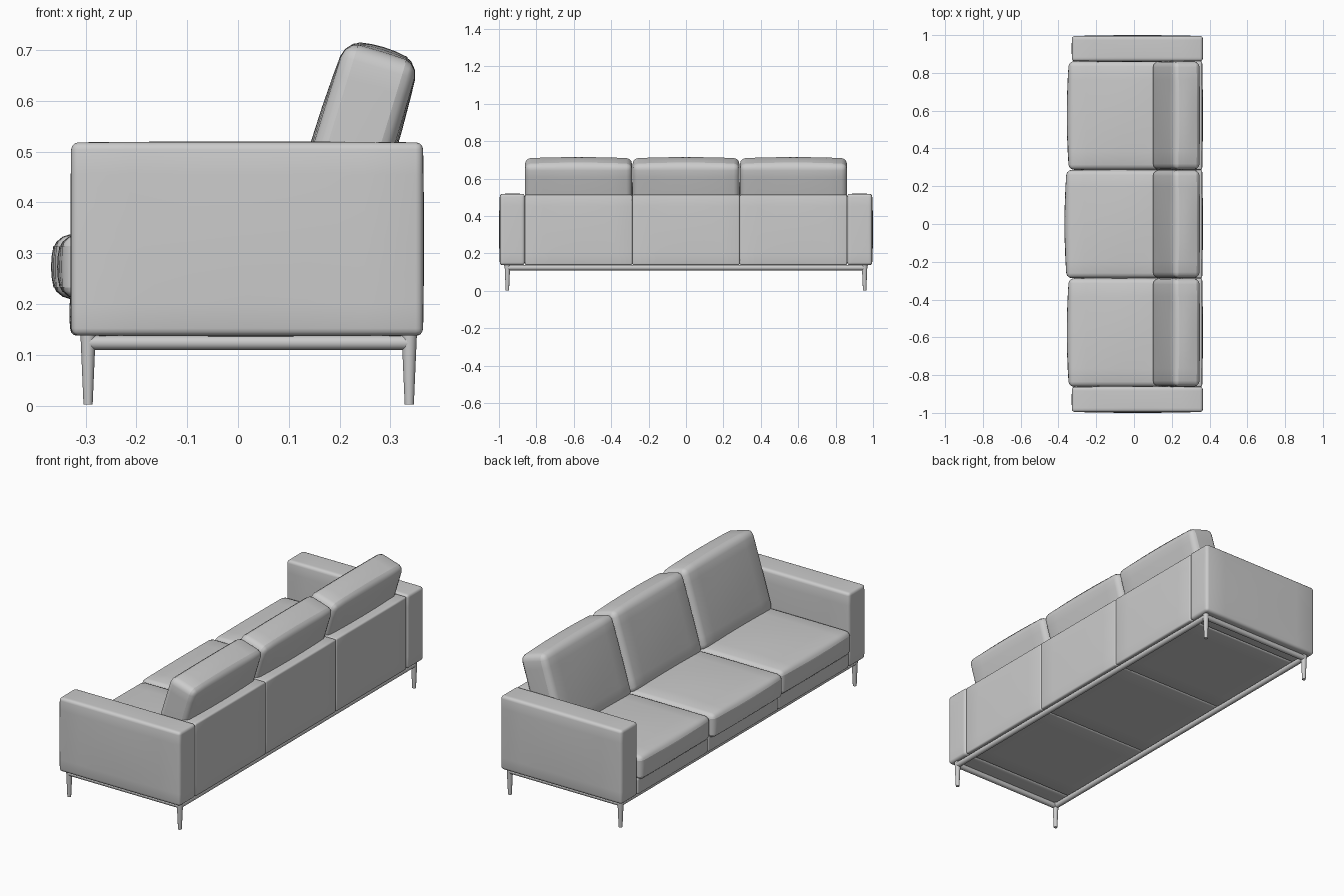
import bpy, bmesh, math
from mathutils import Matrix, Vector

cube = bpy.data.objects.get("Cube")
if cube:
    bpy.data.objects.remove(cube)


def material(name, rgb):
    m = bpy.data.materials.new(name)
    m.use_nodes = True
    m.diffuse_color = (*rgb, 1)
    m.node_tree.nodes["Principled BSDF"].inputs["Base Color"].default_value = (*rgb, 1)
    return m


grey = material("soft grey", (0.6, 0.6, 0.6))


def finish(bm, name):
    bmesh.ops.recalc_face_normals(bm, faces=bm.faces)
    mesh = bpy.data.meshes.new(name)
    bm.to_mesh(mesh)
    bm.free()
    mesh.materials.append(grey)
    ob = bpy.data.objects.new(name, mesh)
    bpy.context.collection.objects.link(ob)
    bpy.ops.object.select_all(action="DESELECT")
    ob.select_set(True)
    bpy.context.view_layer.objects.active = ob
    bpy.ops.object.shade_smooth_by_angle(angle=math.radians(40))
    return ob


def padded_block(name, lo, hi, radius, bulge=(0, 0, 0), tilt=0):
    """Rounded block between two corners whose faces swell by bulge; tilt turns it about y."""
    lo, hi = Vector(lo), Vector(hi)
    half, centre = (hi - lo) / 2, (lo + hi) / 2
    bm = bmesh.new()
    bmesh.ops.create_cube(bm, size=2)
    bmesh.ops.scale(bm, vec=half, verts=bm.verts)
    bmesh.ops.subdivide_edges(bm, edges=bm.edges[:], cuts=5, use_grid_fill=True)
    rim = [e for e in bm.edges if e.calc_face_angle(0) > 1]
    bmesh.ops.bevel(bm, geom=rim, offset=radius, segments=3, profile=0.5, affect="EDGES")
    for v in bm.verts:
        u = [v.co[i] / half[i] for i in range(3)]
        for i in range(3):
            j, k = (i + 1) % 3, (i + 2) % 3
            v.co[i] += bulge[i] * u[i] * max(0, 1 - u[j] ** 2) * max(0, 1 - u[k] ** 2)
    bm.transform(Matrix.Translation(centre) @ Matrix.Rotation(tilt, 4, "Y"))
    return finish(bm, name)


def rod(name, start, end, r1, r2):
    start, end = Vector(start), Vector(end)
    axis = end - start
    bm = bmesh.new()
    bmesh.ops.create_cone(bm, cap_ends=True, segments=20, radius1=r1, radius2=r2, depth=axis.length)
    turn = axis.to_track_quat("Z", "Y").to_matrix().to_4x4()
    bm.transform(Matrix.Translation((start + end) / 2) @ turn)
    return finish(bm, name)


FRONT, BACK, ARM, SEAM = -0.328, 0.364, 0.862, 0.287

# Arms, mirrored across the middle
for side, y0, y1 in (("right", -0.995, -ARM), ("left", ARM, 0.995)):
    padded_block(side + "_arm", (FRONT, y0, 0.138), (BACK, y1, 0.518), 0.014, (0.002, 0.005, 0.002))

# Three bays: base, back panel, seat cushion, back cushion
for name, y0, y1, nose in (("right", -ARM, -SEAM, 0), ("middle", -SEAM, SEAM, 0.012), ("left", SEAM, ARM, 0)):
    padded_block(name + "_seat_base", (FRONT, y0, 0.138), (0.34, y1, 0.225), 0.01, (0.004, 0, 0))
    padded_block(name + "_back_panel", (0.25, y0, 0.138), (BACK - 0.003, y1, 0.514), 0.008, (0.004, 0, 0))
    padded_block(name + "_seat_cushion", (-0.345 - nose, y0 + 0.001, 0.212), (0.2, y1 - 0.001, 0.335),
                 0.026, (0.011, 0.002, 0.012))
    padded_block(name + "_back_cushion", (0.149, y0 + 0.002, 0.295), (0.299, y1 - 0.002, 0.703),
                 0.03, (0.008, 0.002, 0.012), math.radians(17))

# Tapered legs
LEG_X, LEG_Y = (-0.295, 0.337), (-0.955, 0.955)
for x, depth in zip(LEG_X, ("front", "back")):
    for y, side in zip(LEG_Y, ("right", "left")):
        rod(f"{depth}_{side}_leg", (x, y, 0.002), (x, y, 0.14), 0.009, 0.015)

# Round rails between the legs
for x, depth in zip(LEG_X, ("front", "back")):
    rod(depth + "_rail", (x, LEG_Y[0], 0.124), (x, LEG_Y[1], 0.124), 0.014, 0.014)
for y, side in zip(LEG_Y, ("right", "left")):
    rod(side + "_rail", (LEG_X[0], y, 0.124), (LEG_X[1], y, 0.124), 0.014, 0.014)
